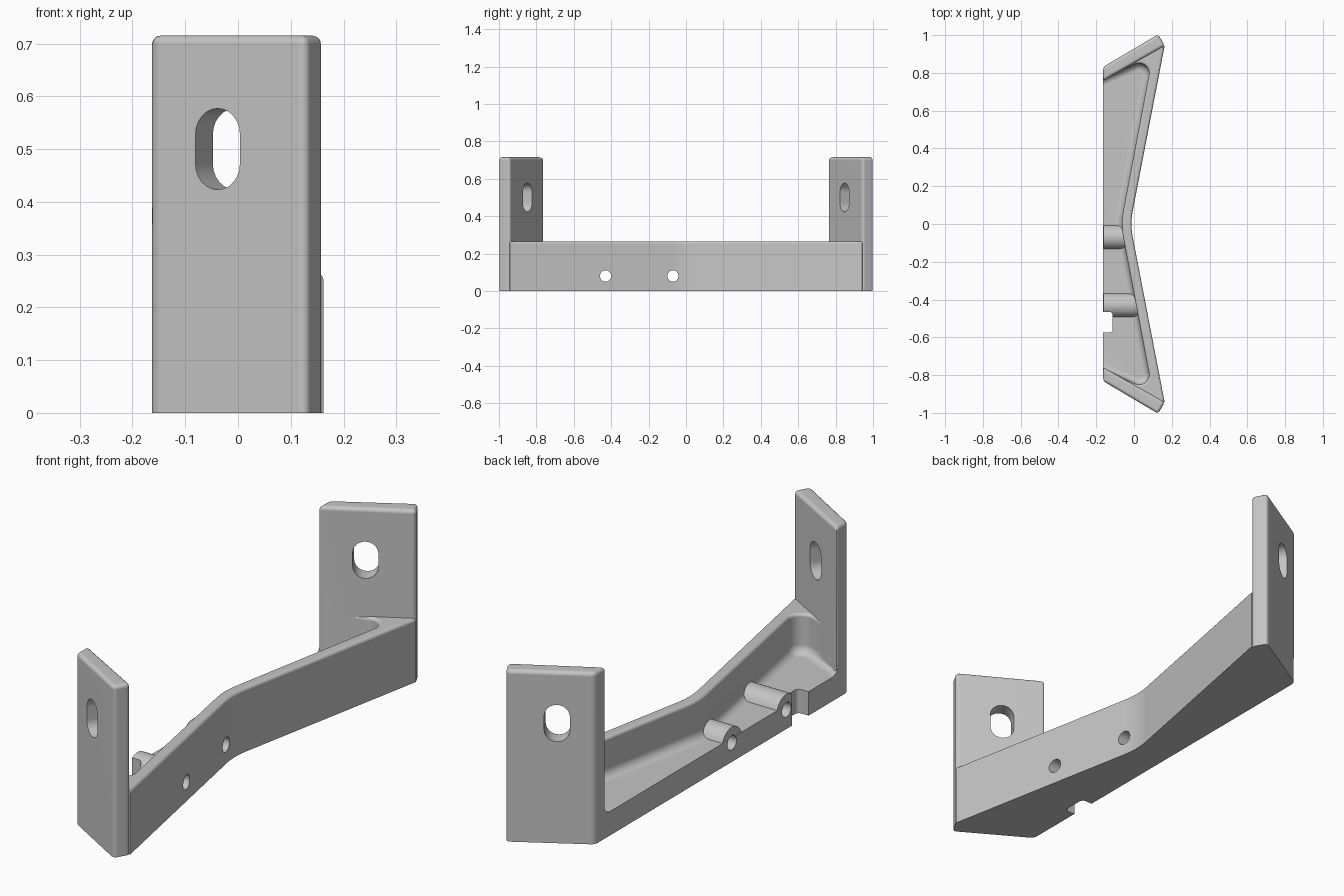
import bpy, bmesh, math
from mathutils import Matrix, Vector

cube = bpy.data.objects.get("Cube")
if cube:
    bpy.data.objects.remove(cube, do_unlink=True)

LEFT = -0.163      # open side of the bracket
RIM = 0.265        # top of the long wall
FLOOR = 0.10
HEIGHT = 0.715
BOLTS = ((-0.07, -0.035), (-0.43, 0.03))   # y position, inner end of each boss

grey = bpy.data.materials.new("satin grey")
grey.use_nodes = True
colour = (0.56, 0.56, 0.56, 1)
grey.diffuse_color = colour
grey.node_tree.nodes["Principled BSDF"].inputs["Base Color"].default_value = colour


def bevel(bm, rule, offset, segments):
    """Round every edge whose end points satisfy the rule."""
    edges = [e for e in bm.edges if rule(e.verts[0].co, e.verts[1].co)]
    bmesh.ops.bevel(bm, geom=edges, offset=offset, segments=segments,
                    profile=0.5, affect='EDGES', clamp_overlap=False)


def face_outward(bm):
    bmesh.ops.recalc_face_normals(bm, faces=bm.faces)
    if bm.calc_volume(signed=True) < 0:
        bmesh.ops.reverse_faces(bm, faces=bm.faces)


def prism(name, outline, bottom, top, rounds=(), matrix=None):
    """Extrude an outline upward, then round edges by (rule, offset, segments)."""
    bm = bmesh.new()
    low = [bm.verts.new((x, y, bottom)) for x, y in outline]
    high = [bm.verts.new((x, y, top)) for x, y in outline]
    bm.faces.new(low)
    bm.faces.new(high)
    for i in range(len(low)):
        bm.faces.new((low[i - 1], low[i], high[i], high[i - 1]))
    face_outward(bm)
    for rule, offset, segments in rounds:
        bevel(bm, rule, offset, segments)
    if matrix:
        bm.transform(matrix)
    face_outward(bm)
    mesh = bpy.data.meshes.new(name)
    bm.to_mesh(mesh)
    bm.free()
    obj = bpy.data.objects.new(name, mesh)
    bpy.context.collection.objects.link(obj)
    return obj


def rounded(corners):
    """Outline from (x, y, radius) corners, with true arcs at rounded ones."""
    result = []
    for i, (x, y, r) in enumerate(corners):
        if r == 0:
            result.append((x, y))
            continue
        p = Vector((x, y))
        a = (Vector(corners[i - 1][:2]) - p).normalized()
        b = (Vector(corners[(i + 1) % len(corners)][:2]) - p).normalized()
        half = a.angle(b) / 2
        centre = p + (a + b).normalized() * r / math.sin(half)
        start = p + a * r / math.tan(half) - centre
        end = p + b * r / math.tan(half) - centre
        first = math.atan2(start.y, start.x)
        turn = math.remainder(math.atan2(end.y, end.x) - first, math.tau)
        for k in range(9):
            t = first + turn * k / 8
            result.append((centre.x + r * math.cos(t),
                           centre.y + r * math.sin(t)))
    return result


def mirrored(half):
    """Complete the corners of a half whose first one lies on y = 0."""
    return half + [(x, -y, r) for x, y, r in reversed(half[1:])]


def rod(name, y, z, radius, x0, x1):
    """Round bar along x."""
    n = 32
    ring = [(radius * math.cos(math.tau * i / n),
             radius * math.sin(math.tau * i / n)) for i in range(n)]
    place = Matrix.Translation((0, y, z)) @ Matrix.Rotation(math.pi / 2, 4, 'Y')
    return prism(name, ring, x0, x1, matrix=place)


def combine(target, other, operation):
    """Apply a boolean and drop the second object."""
    other.hide_render = True
    mod = target.modifiers.new("join", 'BOOLEAN')
    mod.operation, mod.solver, mod.object = operation, 'EXACT', other
    bpy.context.view_layer.update()
    graph = bpy.context.evaluated_depsgraph_get()
    mesh = bpy.data.meshes.new_from_object(target.evaluated_get(graph))
    target.modifiers.clear()
    target.data = mesh
    bpy.data.objects.remove(other, do_unlink=True)


def pocket_floor(a, b):
    return max(a.z, b.z) < FLOOR + 0.001 and (a.x + b.x) / 2 > -0.38


# Tray: bent outer wall with a rounded pocket behind it
tray = prism("bracket", rounded(mirrored([
    (-0.02, 0, 0.36), (0.162, 0.942, 0), (0.13, 0.958, 0), (LEFT, 0.81, 0)])),
    0, RIM)
pocket = prism("pocket_cutter", rounded(mirrored([
    (-0.07, 0, 0.36), (0.097, 0.885, 0.052), (-0.4, 0.668, 0)])),
    FLOOR, 0.6, [(pocket_floor, 0.036, 5)])
combine(tray, pocket, 'DIFFERENCE')

# Soft rim along the wall top
bm = bmesh.new()
bm.from_mesh(tray.data)
rim = [e for e in bm.edges if all(abs(v.co.z - RIM) < 1e-4 for v in e.verts)
       and any(abs(f.normal.z) < 0.5 for f in e.link_faces)]
bmesh.ops.bevel(bm, geom=rim, offset=0.013, segments=4, profile=0.5,
                affect='EDGES', clamp_overlap=False)
bm.to_mesh(tray.data)
bm.free()

# Bolt bosses across the floor
for y, end in BOLTS:
    combine(tray, rod("boss", y, 0.08, 0.065, LEFT + 0.0005, end), 'UNION')

# Slanted end plates, each with a slotted hole
slant = math.radians(30)
for s in (-1, 1):
    plate = prism("end_plate",
                  [(LEFT, s * 0.832), (0.128, s * 1.004),
                   (0.163, s * 0.943), (LEFT, s * 0.758)], 0, HEIGHT,
                  [(lambda a, b: max(a.z, b.z) > 0.01, 0.016, 4)])
    combine(tray, plate, 'UNION')

    slot = []
    for i in range(26):
        t = math.pi * (i if i < 13 else i - 1) / 12
        shift = 0.028 if i < 13 else -0.028
        slot.append((0.049 * math.cos(t), shift + 0.049 * math.sin(t)))
    along = Vector((math.cos(slant), s * math.sin(slant), 0))
    up = Vector((0, 0, 1))
    frame = Matrix((along, up, along.cross(up))).transposed().to_4x4()
    place = Matrix.Translation((-0.037, s * 0.903, 0.5)) @ frame
    combine(tray, prism("slot_cutter", slot, -0.15, 0.15, matrix=place),
            'DIFFERENCE')

# Bolt holes through bosses and wall
for y, end in BOLTS:
    combine(tray, rod("hole_cutter", y, 0.08, 0.03, -0.4, 0.4), 'DIFFERENCE')

# Notch in the open edge of the floor
notch = prism("notch_cutter", rounded([
    (-0.3, -0.575, 0), (-0.113, -0.575, 0.018),
    (-0.113, -0.465, 0.018), (-0.3, -0.465, 0)]), -0.1, 0.4)
combine(tray, notch, 'DIFFERENCE')

# Finish
tray.data.materials.clear()
tray.data.materials.append(grey)
bpy.ops.object.select_all(action='DESELECT')
tray.select_set(True)
bpy.context.view_layer.objects.active = tray
bpy.ops.object.shade_smooth_by_angle(angle=math.radians(32))
normals = tray.modifiers.new("flat_normals", 'WEIGHTED_NORMAL')
normals.keep_sharp = True
